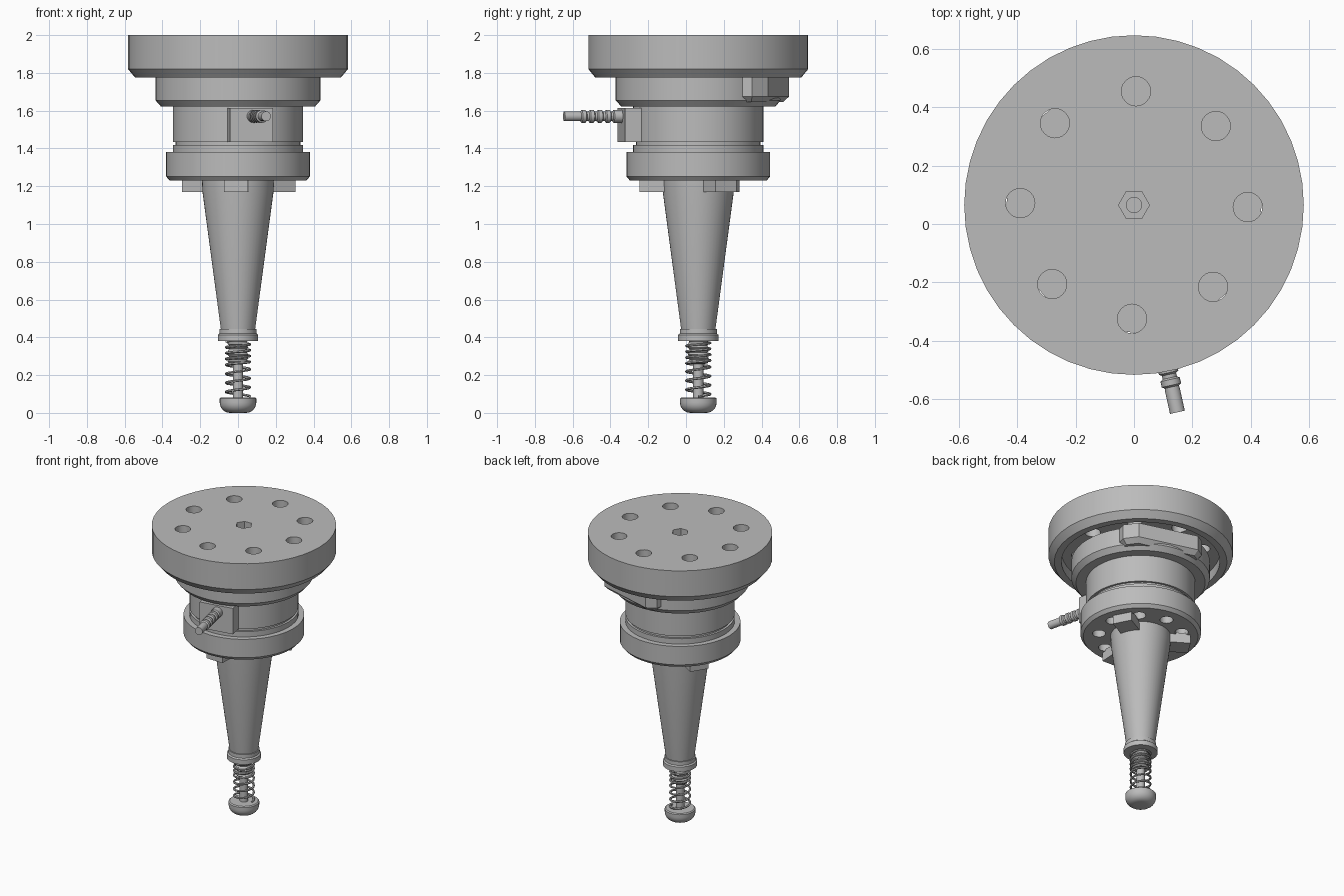
import bpy, bmesh, math
from math import sin, cos, pi, radians
from mathutils import Matrix, Vector

if "Cube" in bpy.data.objects:
    bpy.data.objects.remove(bpy.data.objects["Cube"], do_unlink=True)

AXIS = Vector((0, 0.065, 0))
SEGS = 48

steel = bpy.data.materials.new("grey_steel")
steel.use_nodes = True
GREY = (0.5, 0.5, 0.5, 1)
steel.diffuse_color = GREY
steel.node_tree.nodes["Principled BSDF"].inputs["Base Color"].default_value = GREY


def activate(ob):
    bpy.ops.object.select_all(action='DESELECT')
    ob.select_set(True)
    bpy.context.view_layer.objects.active = ob


def smooth(ob):
    activate(ob)
    bpy.ops.object.shade_smooth_by_angle(angle=radians(30))


def finish(name, bm, matrix=None):
    bmesh.ops.recalc_face_normals(bm, faces=bm.faces)
    me = bpy.data.meshes.new(name)
    bm.to_mesh(me)
    bm.free()
    me.materials.append(steel)
    ob = bpy.data.objects.new(name, me)
    bpy.context.collection.objects.link(ob)
    ob.matrix_world = Matrix.Translation(AXIS) @ (matrix or Matrix())
    smooth(ob)
    return ob


def lathe(name, profile, segs=SEGS, matrix=None):
    """Spin a (radius, height) profile that starts and ends on the axis."""
    bm = bmesh.new()
    rings = []
    for r, z in profile:
        if r == 0:
            rings.append([bm.verts.new((0, 0, z))] * segs)
        else:
            rings.append([bm.verts.new((r * cos(2 * pi * i / segs), r * sin(2 * pi * i / segs), z))
                          for i in range(segs)])
    for a, b in zip(rings, rings[1:]):
        for i in range(segs):
            j = (i + 1) % segs
            bm.faces.new(list(dict.fromkeys((a[i], a[j], b[j], b[i]))))
    return finish(name, bm, matrix)


def prism(name, outline, z0, z1, matrix=None, inset=0):
    """Extrude an outline upward; inset chamfers the lower outer edge."""
    bm = bmesh.new()
    bottom = bm.faces.new([bm.verts.new((x, y, z0)) for x, y in outline])
    top = bmesh.ops.extrude_face_region(bm, geom=[bottom])["geom"]
    bmesh.ops.translate(bm, vec=(0, 0, z1 - z0), verts=[v for v in top if isinstance(v, bmesh.types.BMVert)])
    if inset:
        edges = [e for e in bm.edges if all(abs(v.co.z - z0) < 1e-5 for v in e.verts)]
        bmesh.ops.bevel(bm, geom=edges, offset=inset, segments=1, affect='EDGES')
    return finish(name, bm, matrix)


def cut_holes(ob, holes, z0, z1):
    """Cut vertical holes given as (x, y, radius, sides)."""
    bm = bmesh.new()
    for x, y, r, n in holes:
        bmesh.ops.create_cone(bm, cap_ends=True, segments=n, radius1=r, radius2=r, depth=z1 - z0,
                              matrix=Matrix.Translation((x, y, (z0 + z1) / 2)) @ Matrix.Rotation(pi / 2, 4, 'Z'))
    cutter = finish("hole_cutter", bm)
    cutter.hide_render = True
    mod = ob.modifiers.new("holes", 'BOOLEAN')
    mod.operation = 'DIFFERENCE'
    mod.solver = 'EXACT'
    mod.object = cutter
    activate(ob)
    bpy.ops.object.modifier_apply(modifier=mod.name)
    bpy.data.objects.remove(cutter, do_unlink=True)
    smooth(ob)


def hole_circle(count, radius, size, start):
    angles = [radians(start + 360 * k / count) for k in range(count)]
    return [(radius * cos(a), radius * sin(a), size, 24) for a in angles]


def turned(degrees):
    return Matrix.Rotation(radians(degrees), 4, 'Z')


# Top flange with a recessed underside, bolt holes and a hex socket
flange = lathe("top_flange", [(0, 2), (0.582, 2), (0.582, 1.82), (0.545, 1.775),
                              (0.5, 1.775), (0.5, 1.845), (0, 1.845)])
cut_holes(flange, hole_circle(8, 0.39, 0.05, 89), 1.8, 2.1)
cut_holes(flange, [(0, 0, 0.053, 6)], 1.93, 2.1)
cut_holes(flange, [(0, 0, 0.026, 24)], 1.88, 2.1)

# Stepped body below the flange
lathe("stepped_body", [(0, 1.85), (0.32, 1.85), (0.32, 1.775), (0.437, 1.775), (0.437, 1.655), (0.408, 1.622),
                       (0.345, 1.622), (0.345, 1.435), (0.33, 1.435), (0.33, 1.417),
                       (0.345, 1.417), (0.345, 1.37), (0, 1.37)])

# Lower collar with a ring of holes underneath
collar = lathe("lower_collar", [(0, 1.38), (0.381, 1.38), (0.381, 1.252), (0.362, 1.23), (0, 1.23)])
cut_holes(collar, hole_circle(9, 0.265, 0.042, 8), 1.1, 1.3)

# Drive keys
for k in range(3):
    prism("drive_key_%d" % (k + 1), [(0.15, -0.063), (0.31, -0.063), (0.31, 0.063), (0.15, 0.063)],
          1.17, 1.24, turned(-92 + 120 * k))

# Stop block on the back of the body
prism("stop_block", [(0.25, 0.29), (0.25, -0.25), (0.39, -0.25), (0.443, -0.2), (0.443, 0.21), (0.38, 0.29)][::-1],
      1.645, 1.775, turned(74) @ Matrix.Scale(-1, 4, (0, 1, 0)), 0.03)

# Connector pad on the front of the body
prism("connector_pad", [(0.2, -0.115), (0.413, -0.115), (0.413, 0.115), (0.2, 0.115)],
      1.435, 1.615, turned(-80))

# Ribbed cable connector
cable = [(0, 0), (0.034, 0), (0.034, 0.05), (0.025, 0.055)]
for k in range(4):
    h = 0.065 + 0.044 * k
    cable += [(0.025, h), (0.034, h + 0.006), (0.034, h + 0.026), (0.025, h + 0.032)]
cable += [(0.026, 0.24), (0.026, 0.318), (0, 0.318)]
lathe("cable_connector", cable, 20,
      Matrix.Translation((0.08, -0.4, 1.57)) @ turned(12.5) @ Matrix.Rotation(pi / 2, 4, 'X'))

# Tapered shank and its end ring
lathe("tapered_shank", [(0, 1.24), (0.191, 1.24), (0.188, 1.17), (0.091, 0.445), (0.098, 0.445),
                        (0.098, 0.42), (0.107, 0.413), (0.107, 0.38), (0, 0.38)])

# Plunger with threaded guide, rod and button
guide = [(0, 0.39)]
for k in range(7):
    z = 0.385 - 0.019 * k
    guide += [(0.055, z), (0.047, z - 0.0095)]
lathe("threaded_guide", guide + [(0, 0.255)], 24)
lathe("plunger_rod", [(0, 0.38), (0.027, 0.38), (0.027, 0.06), (0, 0.06)], 24)
button = [(0, 0.082), (0.09, 0.082), (0.097, 0.076)]
button += [(0.042 + 0.055 * cos(a * pi / 12), 0.055 - 0.055 * sin(a * pi / 12)) for a in range(7)]
lathe("plunger_button", button + [(0, 0)], 32)

# Compression spring, tighter at the top
curve = bpy.data.curves.new("compression_spring", 'CURVE')
curve.dimensions = '3D'
curve.bevel_depth = 0.007
curve.bevel_resolution = 1
curve.use_fill_caps = True
points = []
for z0, z1, t0, turns in ((0.087, 0.255, 0, 3.5), (0.255, 0.378, 3.5, 4)):
    steps = int(turns * 20)
    for i in range(steps):
        a = 2 * pi * (t0 + turns * i / steps)
        points.append((0.063 * cos(a), 0.063 * sin(a), z0 + (z1 - z0) * i / steps))
spline = curve.splines.new('POLY')
spline.points.add(len(points) - 1)
for p, co in zip(spline.points, points):
    p.co = (*co, 1)
curve.materials.append(steel)
spring = bpy.data.objects.new("compression_spring", curve)
bpy.context.collection.objects.link(spring)
spring.location = AXIS
activate(spring)
bpy.ops.object.convert(target='MESH')
smooth(spring)
